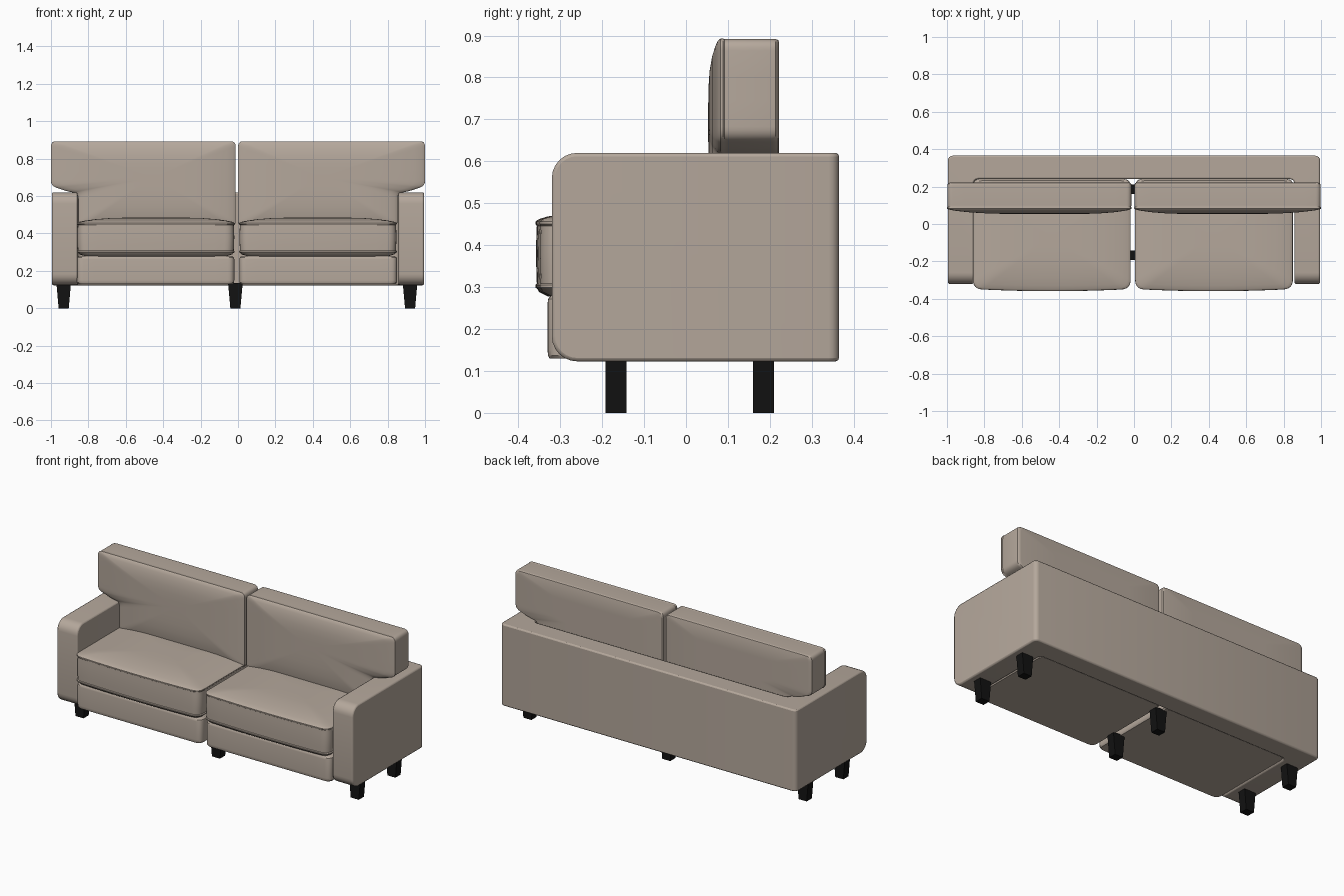
import bpy, bmesh, math
from mathutils import Vector

cube = bpy.data.objects.get("Cube")
if cube:
    bpy.data.objects.remove(cube, do_unlink=True)


def material(name, color):
    m = bpy.data.materials.new(name)
    m.use_nodes = True
    m.diffuse_color = color
    m.node_tree.nodes["Principled BSDF"].inputs["Base Color"].default_value = color
    return m


FABRIC = material("beige fabric", (0.46, 0.39, 0.33, 1))
BLACK = material("black wood", (0.006, 0.006, 0.006, 1))


def finish(name, bm, mat, angle=35):
    bmesh.ops.recalc_face_normals(bm, faces=bm.faces)
    mesh = bpy.data.meshes.new(name)
    bm.to_mesh(mesh)
    bm.free()
    mesh.materials.append(mat)
    ob = bpy.data.objects.new(name, mesh)
    bpy.context.collection.objects.link(ob)
    bpy.ops.object.select_all(action='DESELECT')
    ob.select_set(True)
    bpy.context.view_layer.objects.active = ob
    bpy.ops.object.shade_smooth_by_angle(angle=math.radians(angle))
    return ob


def rounded_outline(corners, radius, step=0.06, arc=6):
    """Closed 2D outline with filleted corners and evenly split edges."""
    pts = [Vector(c) for c in corners]
    out = []
    for i, p in enumerate(pts):
        a = (pts[i - 1] - p).normalized()
        b = (pts[(i + 1) % len(pts)] - p).normalized()
        start, end = p + a * radius, p + b * radius
        for k in range(arc + 1):
            t = k / arc
            out.append(start * (1 - t) ** 2 + p * 2 * t * (1 - t) + end * t * t)
        nxt = pts[(i + 1) % len(pts)] - b * radius
        n = max(1, int((nxt - end).length / step))
        out += [end.lerp(nxt, k / n) for k in range(1, n)]
    return out


def loft(name, outline, centre, rings, place):
    """Stack scaled copies of an outline into a cushion; place maps to space."""
    bm = bmesh.new()
    c = Vector(centre)
    loops = []
    for scale, h in rings:
        loops.append([bm.verts.new(place(*(c + (p - c) * scale), h)) for p in outline])
    n = len(outline)
    for lo, hi in zip(loops, loops[1:]):
        for i in range(n):
            bm.faces.new((lo[i], lo[(i + 1) % n], hi[(i + 1) % n], hi[i]))
    bm.faces.new(loops[0])
    bm.faces.new(loops[-1])
    return finish(name, bm, FABRIC)


def crown(edge, height, scales=(0.97, 0.9, 0.78, 0.6, 0.4, 0.2, 0.05)):
    return [(s, edge + height * (1 - s ** 4)) for s in scales]


# Frame: U-shaped plan with both arms and the back in one piece
W, IN, FRONT, BACK, SLOT = 0.995, 0.858, -0.32, 0.365, 0.24
LOW, HIGH = 0.123, 0.62
plan = [(-W, FRONT), (-IN, FRONT), (-IN, SLOT), (IN, SLOT),
        (IN, FRONT), (W, FRONT), (W, BACK), (-W, BACK)]
bm = bmesh.new()
base = bm.faces.new([bm.verts.new((x, y, LOW)) for x, y in plan])
top = bmesh.ops.extrude_face_region(bm, geom=[base])["geom"]
bmesh.ops.translate(bm, vec=(0, 0, HIGH - LOW),
                    verts=[v for v in top if isinstance(v, bmesh.types.BMVert)])


def bevel_where(test, width, segments):
    edges = [e for e in bm.edges if test(e.verts[0].co, e.verts[1].co)]
    bmesh.ops.bevel(bm, geom=edges, offset=width, segments=segments,
                    profile=0.5, affect='EDGES')


# rounded arm fronts, then back corners and inner corners
bevel_where(lambda a, b: abs(a.y - FRONT) + abs(b.y - FRONT) < 1e-4
            and abs(a.z - b.z) < 1e-4, 0.06, 6)
bevel_where(lambda a, b: min(a.y, b.y) > SLOT - 1e-4 and abs(a.z - b.z) > 0.3, 0.025, 4)
frame = finish("sofa_frame", bm, FABRIC)
soft = frame.modifiers.new("soft edges", 'BEVEL')
soft.width, soft.segments, soft.limit_method = 0.008, 2, 'ANGLE'
soft.angle_limit = math.radians(50)

MID = -0.006
for side, s in (("left", 1), ("right", -1)):
    # Base panel under each seat
    corners = [(0.014, -0.33), (0.856, -0.33), (0.856, 0.24), (0.014, 0.24)]
    loft("base_" + side, rounded_outline(corners, 0.035), (0.43, -0.05),
         [(0.985, 0.13), (0.998, 0.137), (1, 0.15), (1, 0.262), (0.995, 0.272), (0.97, 0.28)],
         lambda u, v, h: (s * u + MID, v, h))

    # Seat cushion with piped rims and a crowned top
    corners = [(0.015, -0.345), (0.852, -0.345), (0.852, 0.21), (0.015, 0.21)]
    seat_rings = [(0.6, 0.272), (0.9, 0.278), (0.975, 0.288), (0.992, 0.296),
                  (1.008, 0.299), (1.008, 0.305), (0.996, 0.309), (1.0, 0.34), (1.003, 0.38),
                  (1.0, 0.42), (0.996, 0.446), (1.006, 0.45), (1.006, 0.456), (0.992, 0.46)]
    loft("seat_cushion_" + side, rounded_outline(corners, 0.05), (0.43, -0.07),
         seat_rings + crown(0.46, 0.025),
         lambda u, v, h: (s * u + MID,
                          v - (0.012 * (1 - ((u - 0.43) / 0.43) ** 2) if v < -0.3 else 0), h))

    # Back cushion with an ear resting over the arm
    corners = [(0.008, 0.44), (0.852, 0.44), (0.852, 0.615), (0.91, 0.625),
               (0.998, 0.655), (0.998, 0.892), (0.008, 0.892)]
    back_rings = [(0.5, 0.222), (0.96, 0.222), (0.985, 0.22), (0.998, 0.214), (1.0, 0.205),
                  (1.0, 0.1), (0.997, 0.092), (1.004, 0.088), (1.003, 0.082), (0.985, 0.078)]
    loft("back_cushion_" + side, rounded_outline(corners, 0.028), (0.45, 0.7),
         back_rings + crown(0.078, -0.025),
         lambda u, v, h: (s * u + MID * (1 - abs(u)), h, v))

# Tapered legs
for x, where in ((-0.932, "right"), (-0.014, "middle"), (0.92, "left")):
    for y, row in ((-0.167, "front"), (0.185, "back")):
        bm = bmesh.new()
        bmesh.ops.create_cube(bm, size=1)
        for v in bm.verts:
            up = v.co.z > 0
            v.co = (x + v.co.x * (0.078 if up else 0.054),
                    y + v.co.y * 0.05, 0.135 if up else 0)
        finish(f"leg_{where}_{row}", bm, BLACK)
